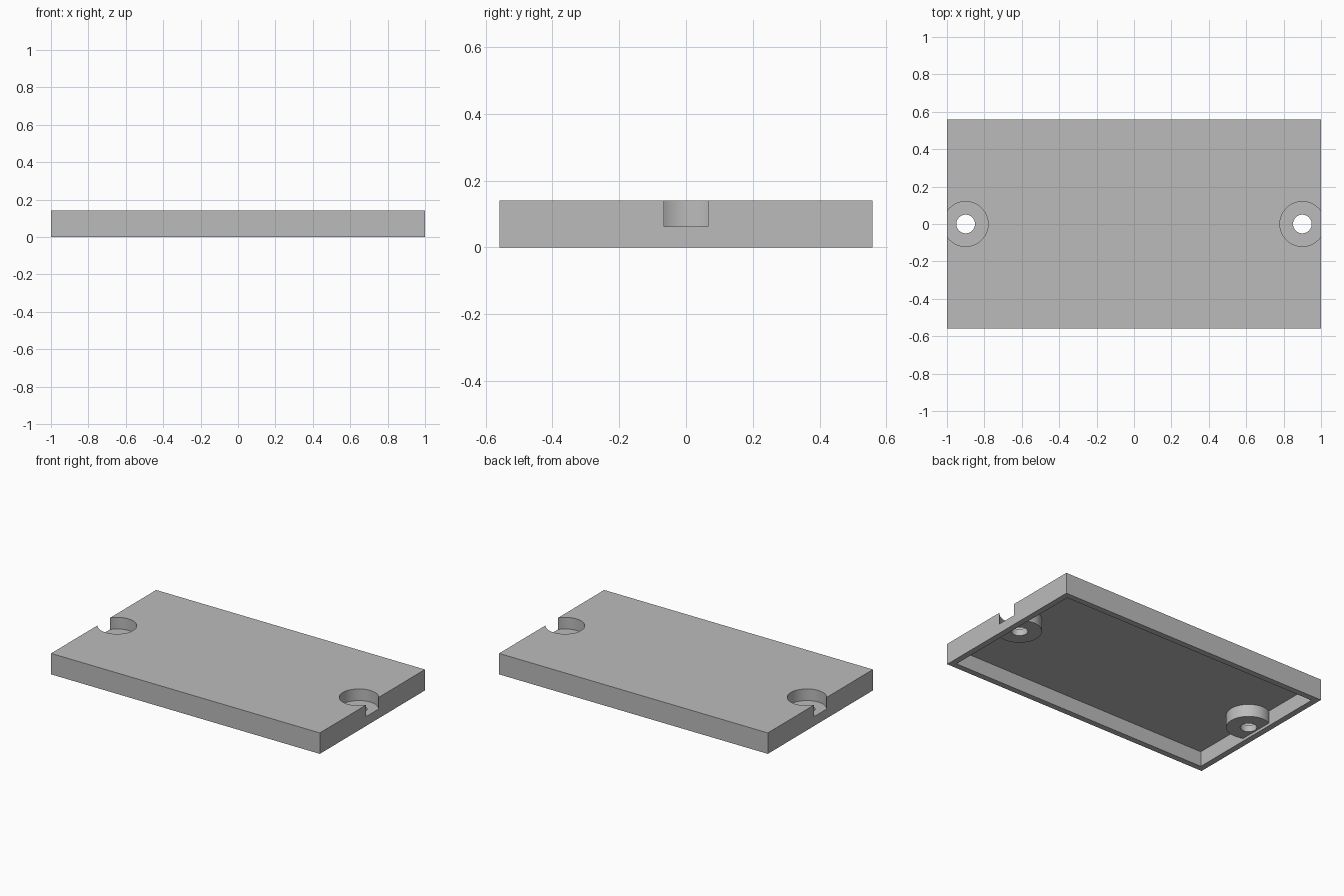
import bpy

if "Cube" in bpy.data.objects:
    bpy.data.objects.remove(bpy.data.objects["Cube"], do_unlink=True)

LENGTH, WIDTH, HEIGHT = 2.0, 1.117, 0.141
WALL = 0.04
SCREW_X = 0.9
BOSS_BOTTOM, SEAT_Z = 0.018, 0.063

grey = bpy.data.materials.new("light grey")
grey.use_nodes = True
grey.diffuse_color = (0.5, 0.5, 0.5, 1)
grey.node_tree.nodes["Principled BSDF"].inputs["Base Color"].default_value = (0.5, 0.5, 0.5, 1)


def box(name, size_x, size_y, z0, z1):
    bpy.ops.mesh.primitive_cube_add(size=1, location=(0, 0, (z0 + z1) / 2))
    ob = bpy.context.object
    ob.name = name
    ob.scale = (size_x, size_y, z1 - z0)
    bpy.ops.object.transform_apply(location=True, rotation=False, scale=True)
    return ob


def cylinder(name, x, radius, z0, z1):
    bpy.ops.mesh.primitive_cylinder_add(vertices=64, radius=radius, depth=z1 - z0,
                                        location=(x, 0, (z0 + z1) / 2))
    ob = bpy.context.object
    ob.name = name
    return ob


def cut(target, cutter):
    """Subtract the cutter from the target, then discard the cutter."""
    cutter.hide_render = True
    bpy.context.view_layer.objects.active = target
    mod = target.modifiers.new("cut", "BOOLEAN")
    mod.operation = "DIFFERENCE"
    mod.solver = "EXACT"
    mod.object = cutter
    bpy.ops.object.modifier_apply(modifier=mod.name)
    bpy.data.objects.remove(cutter, do_unlink=True)


# Lid block, and the hollow below it with the screw bosses left standing
lid = box("cover_plate", LENGTH, WIDTH, 0, HEIGHT)
cavity = box("cavity_cutter", LENGTH - 2 * WALL, WIDTH - 2 * WALL, -0.1, HEIGHT - WALL)
for side in (-1, 1):
    cut(cavity, cylinder("boss_shape", side * SCREW_X, 0.135, BOSS_BOTTOM, 0.3))
cut(lid, cavity)

# Screw head recesses, open through the end walls, and the through holes
for side in (-1, 1):
    cut(lid, cylinder("recess_cutter", side * SCREW_X, 0.12, SEAT_Z, 0.3))
    cut(lid, cylinder("hole_cutter", side * SCREW_X, 0.05, -0.1, 0.3))

# Finish
lid.data.materials.clear()
lid.data.materials.append(grey)
bpy.ops.object.select_all(action="DESELECT")
lid.select_set(True)
bpy.context.view_layer.objects.active = lid
bpy.ops.object.shade_smooth_by_angle()
